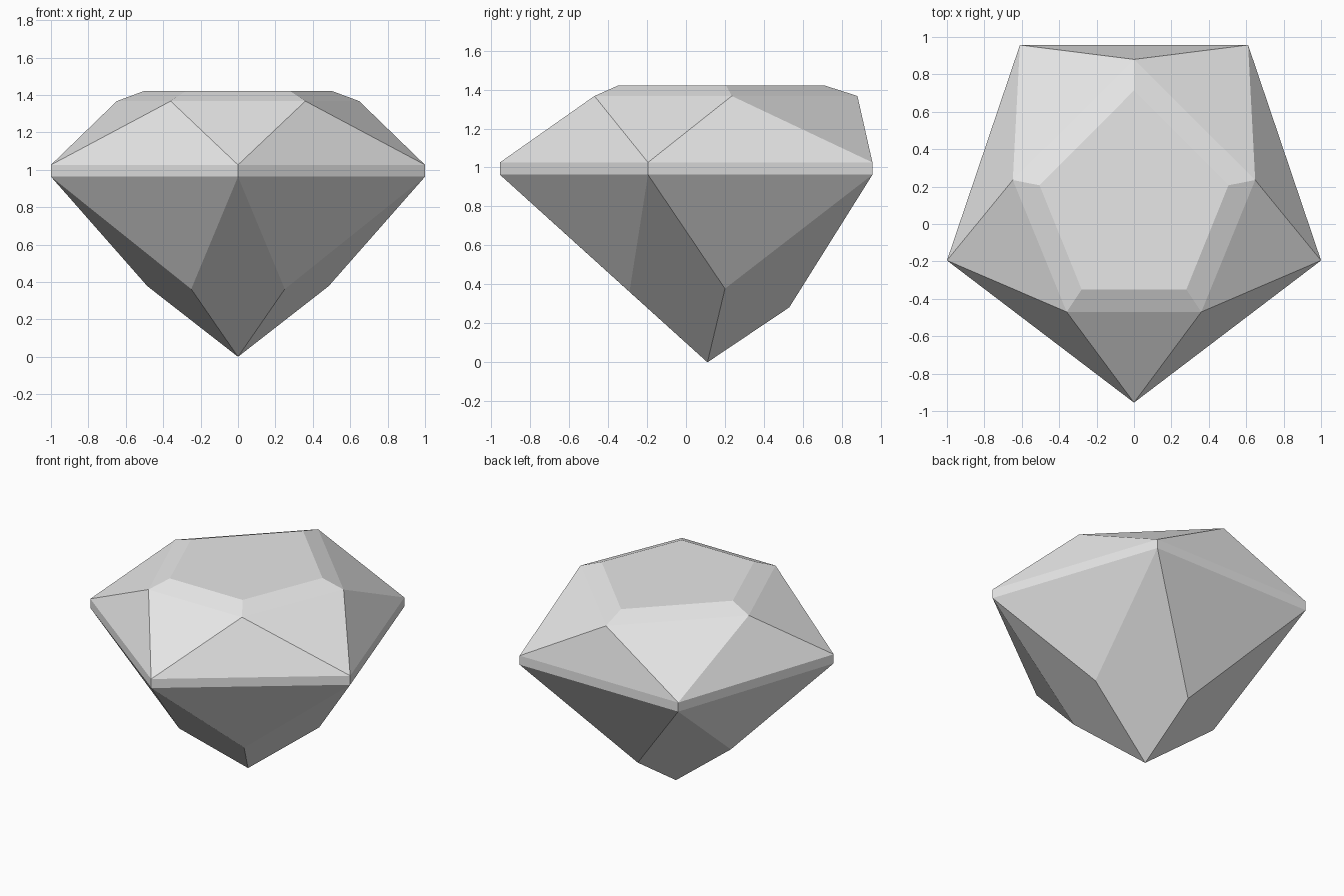
import bpy
import bmesh

cube = bpy.data.objects.get("Cube")
if cube:
    bpy.data.objects.remove(cube, do_unlink=True)

# Single stone colour
grey = bpy.data.materials.new("pale grey")
grey.use_nodes = True
colour = (0.8, 0.8, 0.8, 1)
grey.diffuse_color = colour
for node in grey.node_tree.nodes:
    if node.type == 'BSDF_PRINCIPLED':
        node.inputs["Base Color"].default_value = colour

bm = bmesh.new()


def corner_ring(front_y, pairs, z):
    """Five points: one at the front, then mirrored pairs towards the back."""
    right = [(x, y, z) for x, y in pairs]
    left = [(-x, y, z) for x, y in reversed(pairs)]
    return [bm.verts.new(p) for p in [(0, front_y, z)] + right + left]


def edge_ring(pairs, back):
    """Five points between the corners: mirrored pairs and one at the back."""
    left = [(-x, y, z) for x, y, z in reversed(pairs)]
    return [bm.verts.new(p) for p in pairs + [(0, *back)] + left]


# Girdle, crown, table and pavilion rings, counter-clockwise from the front
sides = [(1, -0.195), (0.61, 0.957)]
girdle_low = corner_ring(-0.955, sides, 0.963)
girdle_top = corner_ring(-0.955, sides, 1.026)
crown = edge_ring([(0.36, -0.47, 1.367), (0.648, 0.235, 1.367)], (0.88, 1.367))
table = edge_ring([(0.28, -0.35, 1.42), (0.505, 0.207, 1.42)], (0.714, 1.42))
pavilion = edge_ring([(0.25, -0.29, 0.362), (0.485, 0.2, 0.378)], (0.53, 0.282))
tip = bm.verts.new((0, 0.11, 0))

# Facets repeated around the five sides
for i in range(5):
    j, prev = (i + 1) % 5, i - 1
    bm.faces.new((girdle_low[i], girdle_low[j], girdle_top[j], girdle_top[i]))
    bm.faces.new((girdle_top[i], girdle_top[j], crown[i]))
    bm.faces.new((girdle_top[i], crown[i], crown[prev]))
    bm.faces.new((crown[i], crown[j], table[j], table[i]))
    bm.faces.new((girdle_low[j], girdle_low[i], pavilion[i]))
    bm.faces.new((girdle_low[i], pavilion[prev], tip, pavilion[i]))
bm.faces.new(table)
bmesh.ops.recalc_face_normals(bm, faces=bm.faces)

mesh = bpy.data.meshes.new("cut_gem")
bm.to_mesh(mesh)
bm.free()
mesh.materials.append(grey)
gem = bpy.data.objects.new("cut_gem", mesh)
bpy.context.collection.objects.link(gem)
